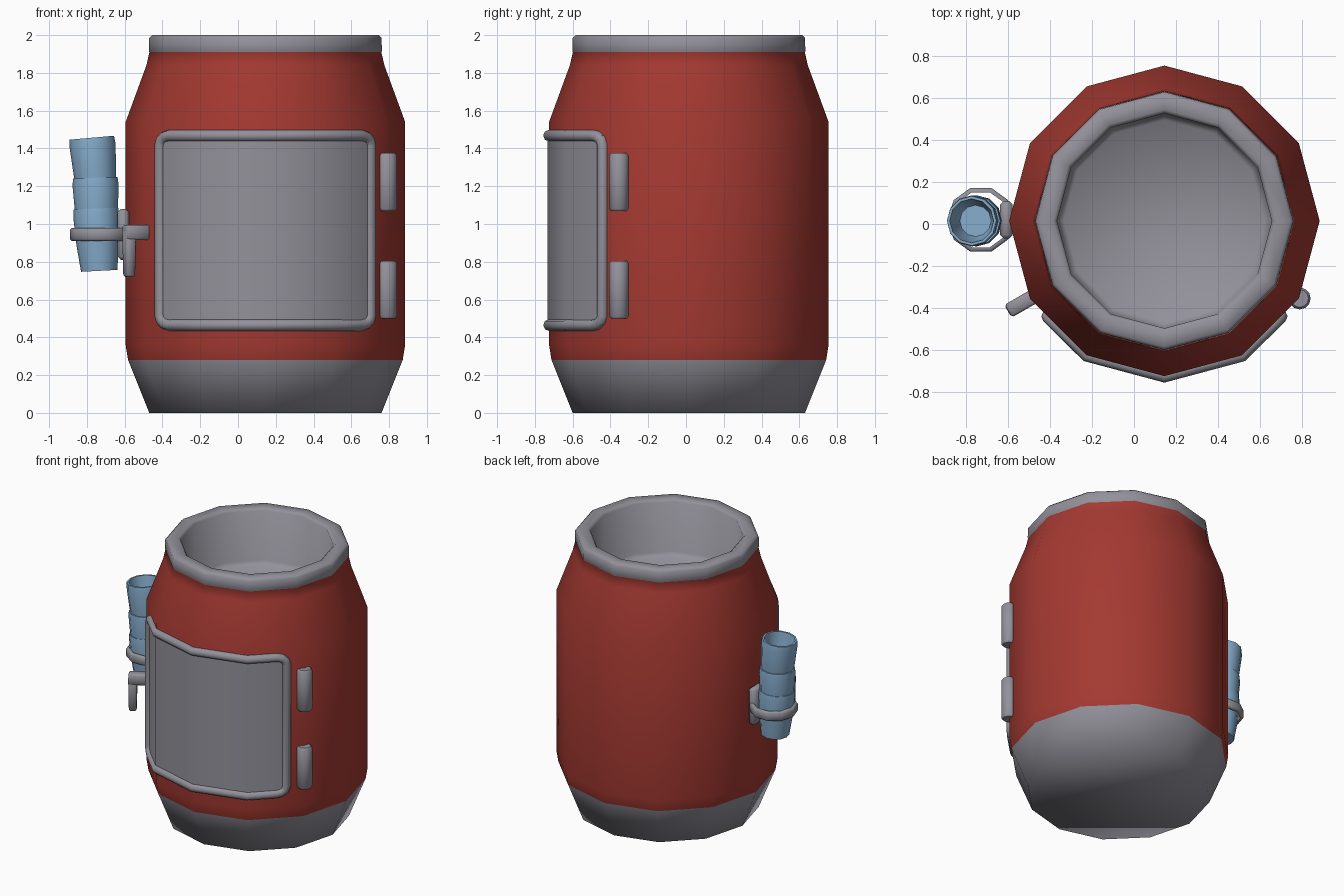
import bpy, bmesh, math
from mathutils import Matrix, Vector

if "Cube" in bpy.data.objects:
    bpy.data.objects.remove(bpy.data.objects["Cube"])

CX, CY, R = 0.145, 0.015, 0.74          # barrel centre and radius


def material(name, rgb):
    m = bpy.data.materials.new(name)
    m.diffuse_color = (*rgb, 1)
    m.use_nodes = True
    m.node_tree.nodes["Principled BSDF"].inputs["Base Color"].default_value = m.diffuse_color
    return m


RED = material("red paint", (0.37, 0.041, 0.031))
GREY = material("grey metal", (0.29, 0.285, 0.325))
BLUE = material("pale blue", (0.24, 0.42, 0.61))


def finish(bm, name, mats, angle=50, matrix=None):
    bmesh.ops.recalc_face_normals(bm, faces=bm.faces)
    me = bpy.data.meshes.new(name)
    bm.to_mesh(me)
    bm.free()
    for m in mats:
        me.materials.append(m)
    ob = bpy.data.objects.new(name, me)
    bpy.context.collection.objects.link(ob)
    if matrix:
        ob.matrix_world = matrix
    smooth(ob, angle)
    return ob


def smooth(ob, angle):
    bpy.ops.object.select_all(action='DESELECT')
    ob.select_set(True)
    bpy.context.view_layer.objects.active = ob
    bpy.ops.object.shade_smooth_by_angle(angle=math.radians(angle))


def lathe(name, profile, sides, mats, bands=None, closed=False, matrix=None, angle=50):
    """Spin (radius, z) points; open profiles get end caps. bands = material per band."""
    bm = bmesh.new()
    rings = [[bm.verts.new((r * math.cos(2 * math.pi * k / sides),
                            r * math.sin(2 * math.pi * k / sides), z))
              for k in range(sides)] for r, z in profile]
    n = len(rings)
    for i in range(n if closed else n - 1):
        a, b = rings[i], rings[(i + 1) % n]
        for k in range(sides):
            j = (k + 1) % sides
            f = bm.faces.new((a[k], a[j], b[j], b[k]))
            f.material_index = bands[i] if bands else 0
    if not closed:
        for ring, band in ((rings[0], 0), (rings[-1], -1)):
            f = bm.faces.new(ring)
            f.material_index = bands[band] if bands else 0
    return finish(bm, name, mats, angle, matrix)


def box(name, size, matrix, bevel=0.01, taper=1.0):
    bm = bmesh.new()
    bmesh.ops.create_cube(bm, size=1)
    for v in bm.verts:
        s = taper if v.co.z < 0 else 1.0
        v.co = Vector((v.co.x * size[0] * s, v.co.y * size[1] * s, v.co.z * size[2]))
    bmesh.ops.bevel(bm, geom=bm.edges[:], offset=bevel, segments=1, affect='EDGES')
    return finish(bm, name, [GREY], 50, matrix)


# Barrel: grey base, red body, grey rim and inner basin
lathe("barrel",
      [(0.615, 0), (0.727, 0.28), (0.74, 0.36), (0.74, 1.54), (0.63, 1.84),
       (0.614, 1.91), (0.617, 1.915), (0.615, 1.985), (0.60, 2.0), (0.53, 2.0),
       (0.512, 1.985), (0.51, 1.62), (0.48, 1.59)],
      12, [GREY, RED], [0, 1, 1, 1, 1, 0, 0, 0, 0, 0, 0, 0],
      matrix=Matrix.Translation((CX, CY, 0)), angle=75)


# Door: points lie on the faceted front of the barrel
def front(x, z, off=0.0):
    a = abs(x)
    if a < 0.37:
        y = -0.74 + a / 0.37 * 0.099
    else:
        y = -0.641 + (a - 0.37) / 0.271 * 0.271
    k = 1 + off / R
    return (CX + x * k, CY + y * k, z)


bm = bmesh.new()
cols = [[bm.verts.new(front(x, z, 0.007)) for z in (0.465, 1.47)]
        for x in (-0.56, -0.37, 0, 0.37, 0.56)]
for a, b in zip(cols, cols[1:]):
    bm.faces.new((a[0], b[0], b[1], a[1]))
finish(bm, "door_panel", [GREY])

# Door frame: round tube along a rounded rectangle
W, Z0, Z1, C = 0.556, 0.465, 1.468, 0.05
path = []
for cx, cz, start in ((W - C, Z1 - C, 0), (-W + C, Z1 - C, 90),
                      (-W + C, Z0 + C, 180), (W - C, Z0 + C, 270)):
    for d in (0, 30, 60, 90):
        t = math.radians(start + d)
        path.append((cx + C * math.cos(t), cz + C * math.sin(t)))
    if start == 0:
        path += [(x, Z1) for x in (0.37, 0, -0.37)]
    if start == 180:
        path += [(x, Z0) for x in (-0.37, 0, 0.37)]
cu = bpy.data.curves.new("door_frame", 'CURVE')
cu.dimensions = '3D'
cu.bevel_depth = 0.031
cu.bevel_resolution = 2
sp = cu.splines.new('POLY')
sp.points.add(len(path) - 1)
for p, (x, z) in zip(sp.points, path):
    p.co = (*front(x, z), 1)
sp.use_cyclic_u = True
cu.materials.append(GREY)
frame = bpy.data.objects.new("door_frame", cu)
bpy.context.collection.objects.link(frame)
bpy.ops.object.select_all(action='DESELECT')
frame.select_set(True)
bpy.context.view_layer.objects.active = frame
bpy.ops.object.convert(target='MESH')
smooth(bpy.context.view_layer.objects.active, 50)

# Door hinges on the corner beside the door
for name, z in (("lower_hinge", 0.50), ("upper_hinge", 1.07)):
    lathe(name, [(0.042, 0), (0.052, 0.012), (0.052, 0.293), (0.042, 0.305)], 12, [GREY],
          matrix=Matrix.Translation((0.79, -0.355, z)))

# Spigot: bar pointing out of the left front corner, with a nozzle hanging down
turn = Matrix.Rotation(math.radians(30), 4, 'Z')
box("spigot_bar", (0.16, 0.07, 0.08), Matrix.Translation((-0.53, -0.375, 0.955)) @ turn)
box("spigot_nozzle", (0.06, 0.066, 0.25),
    Matrix.Translation((-0.576, -0.40, 0.845)) @ turn, taper=0.85)

# Cup holder: wall bracket and ring
box("cup_holder_bracket", (0.06, 0.18, 0.27), Matrix.Translation((-0.608, 0.02, 0.945)), 0.018)
lathe("cup_holder_ring",
      [(0.138, 0.91), (0.15, 0.91), (0.16, 0.92), (0.16, 0.968), (0.15, 0.978), (0.138, 0.978)],
      10, [GREY], closed=True, matrix=Matrix.Translation((-0.73, 0.02, 0)))

# Stack of three leaning hollow cups
for i, (x, z, lean) in enumerate(((-0.735, 0.752, -3), (-0.744, 0.915, -2), (-0.745, 1.128, -5))):
    lathe(f"cup_{i + 1}",
          [(0.096, 0), (0.113, 0.14), (0.122, 0.29), (0.118, 0.33), (0.105, 0.33),
           (0.10, 0.29), (0.082, 0.14), (0.075, 0.12)],
          12, [BLUE], matrix=Matrix.Translation((x, 0.015, z))
          @ Matrix.Rotation(math.radians(lean), 4, 'Y'))
